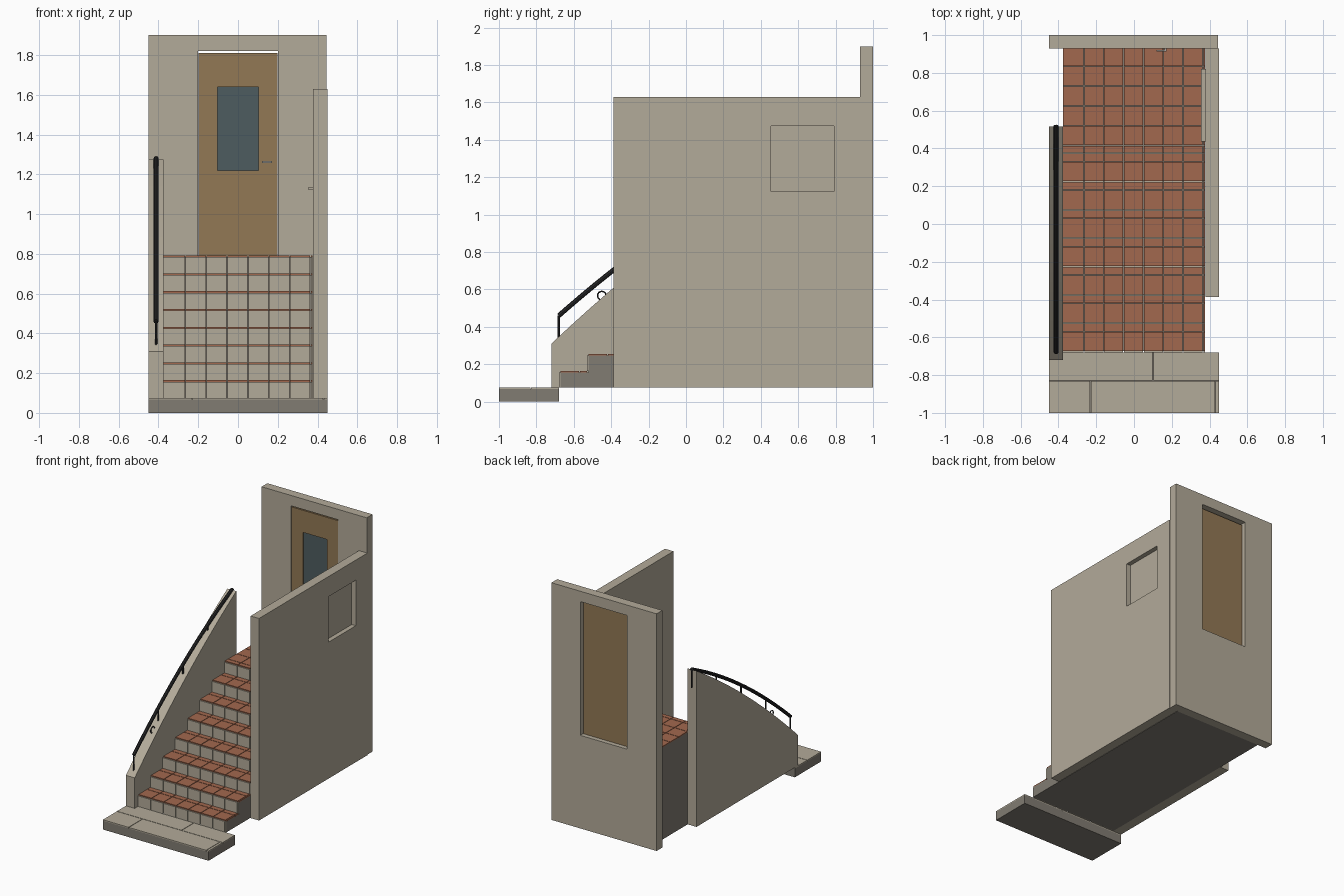
import bpy, math
from mathutils import Vector

if "Cube" in bpy.data.objects:
    bpy.data.objects.remove(bpy.data.objects["Cube"])


def material(name, rgb):
    m = bpy.data.materials.new(name)
    m.use_nodes = True
    m.diffuse_color = (*rgb, 1)
    m.node_tree.nodes["Principled BSDF"].inputs["Base Color"].default_value = (*rgb, 1)
    return m


STONE = material("beige stone", (0.45, 0.405, 0.32))
CONCRETE = material("grey concrete", (0.22, 0.20, 0.17))
TILE = material("terracotta", (0.36, 0.14, 0.077))
WOOD = material("door wood", (0.29, 0.19, 0.09))
GLASS = material("dark glass", (0.076, 0.107, 0.117))
IRON = material("black iron", (0.02, 0.02, 0.021))
METAL = material("pale metal", (0.4, 0.39, 0.36))


def mesh_object(name, verts, faces, mat):
    me = bpy.data.meshes.new(name)
    me.from_pydata(verts, [], faces)
    me.materials.append(mat)
    ob = bpy.data.objects.new(name, me)
    bpy.context.scene.collection.objects.link(ob)
    return ob


def boxes(name, mat, spans):
    """One object from boxes given as ((x0, x1), (y0, y1), (z0, z1))."""
    verts, faces = [], []
    for xs, ys, zs in spans:
        n = len(verts)
        verts += [(x, y, z) for x in xs for y in ys for z in zs]
        for f in ((0, 1, 3, 2), (4, 6, 7, 5), (0, 4, 5, 1),
                  (2, 3, 7, 6), (0, 2, 6, 4), (1, 5, 7, 3)):
            faces.append([n + i for i in f])
    return mesh_object(name, verts, faces, mat)


def tube(name, mat, points, radius, cyclic=False):
    cu = bpy.data.curves.new(name, "CURVE")
    cu.dimensions = "3D"
    cu.bevel_depth = radius
    cu.bevel_resolution = 2
    cu.use_fill_caps = True
    sp = cu.splines.new("POLY")
    sp.points.add(len(points) - 1)
    for p, co in zip(sp.points, points):
        p.co = (*co, 1)
    sp.use_cyclic_u = cyclic
    cu.materials.append(mat)
    ob = bpy.data.objects.new(name, cu)
    bpy.context.scene.collection.objects.link(ob)
    bpy.ops.object.select_all(action="DESELECT")
    ob.select_set(True)
    bpy.context.view_layer.objects.active = ob
    bpy.ops.object.convert(target="MESH")
    bpy.ops.object.shade_smooth_by_angle()


def arc(y, start, end, bulge):
    """Height on a gently bowed line from start to end, both (y, z)."""
    t = (y - start[0]) / (end[0] - start[0])
    return start[1] + t * (end[1] - start[1]) + 4 * bulge * t * (1 - t)


def cells(start, end, cuts, gap=0.004):
    """Split a range at the cuts, leaving a joint between neighbours."""
    edges = [start] + [c for c in cuts if start < c < end] + [end]
    return [(a + (gap / 2 if i else 0), b - (gap / 2 if i < len(edges) - 2 else 0))
            for i, (a, b) in enumerate(zip(edges, edges[1:]))]


GROUND, HALF, OUT = 0.075, 0.375, 0.45
STEPS, RUN, RISE, FIRST = 8, 0.15, 0.0895, -0.68
WALL_Y, FLOOR, TOP = 0.935, GROUND + 8 * 0.0895, 1.63
SKIN = 0.008

# Paved slab at the foot of the stairs
boxes("foot_slab", CONCRETE, [((-OUT, OUT), (-1, FIRST), (0, GROUND - SKIN))])
paving = [(c, (-1, -0.832), (GROUND - SKIN, GROUND)) for c in cells(-OUT, OUT, [-0.23, 0.43])]
paving += [(c, (-0.828, FIRST), (GROUND - SKIN, GROUND)) for c in cells(-OUT, OUT, [0.1])]
boxes("paving_stones", STONE, paving)

# Steps: concrete cores, stone riser tiles, terracotta tread tiles
columns = cells(-HALF, HALF, [-0.265 + 0.105 * i for i in range(7)])
cores, risers, treads = [], [], []
for s in range(STEPS):
    front = FIRST + s * RUN
    last = s == STEPS - 1
    back = WALL_Y if last else front + RUN
    top = GROUND + (s + 1) * RISE
    cores.append(((-HALF, HALF), (front + SKIN, back + (0 if last else SKIN)), (GROUND, top - SKIN)))
    if last:
        rows = cells(front + SKIN, back, [0.415 + 0.105 * i for i in range(5)])
    else:
        rows = cells(front + SKIN, back, [front + 0.11])
    for c in columns:
        risers.append((c, (front, front + SKIN), (top - RISE, top - SKIN)))
        treads += [(c, r, (top - SKIN, top)) for r in rows]
boxes("step_cores", CONCRETE, cores)
boxes("riser_tiles", STONE, risers)
boxes("tread_tiles", TILE, treads)

# Back wall around the door opening
WY = (WALL_Y - 0.005, 1.0)
DOOR_W, DOOR_TOP = 0.2, 1.82
boxes("back_wall", STONE, [
    ((-OUT, -DOOR_W), WY, (GROUND, 1.9)),
    ((DOOR_W, OUT - 0.005), WY, (GROUND, 1.9)),
    ((-DOOR_W, DOOR_W), WY, (GROUND, FLOOR)),
    ((-DOOR_W, DOOR_W), WY, (DOOR_TOP, 1.9))])

# Door with a sunken pane on the stair side, and a lever handle
w, front = DOOR_W - 0.002, (0.935, 0.95)
pane_x, pane_z = (-0.103, 0.103), (1.22, 1.64)
boxes("door", WOOD, [
    ((-w, w), (0.95, 0.965), (FLOOR, 1.81)),
    ((-w, pane_x[0]), front, (FLOOR, 1.81)),
    ((pane_x[1], w), front, (FLOOR, 1.81)),
    (pane_x, front, (FLOOR, pane_z[0])),
    (pane_x, front, (pane_z[1], 1.81))])
boxes("door_pane", GLASS, [(pane_x, (0.943, 0.95), pane_z)])
boxes("door_handle", METAL, [
    ((0.12, 0.172), (0.913, 0.921), (1.257, 1.266)),
    ((0.162, 0.172), (0.921, 0.935), (1.257, 1.266))])

# Tall side wall with a blind window
WX = (HALF + 0.003, OUT)
win_y, win_z = (0.455, 0.79), (1.125, 1.475)
boxes("side_wall", STONE, [
    (WX, (-0.387, win_y[0]), (GROUND, TOP)),
    (WX, (win_y[1], WY[0]), (GROUND, TOP)),
    (WX, win_y, (GROUND, win_z[0])),
    (WX, win_y, (win_z[1], TOP))])
boxes("side_window", STONE, [((0.38, 0.415), win_y, win_z)])
boxes("window_sill", STONE, [((0.355, WX[0]), (0.437, 0.82), (1.12, 1.135))])

# Low side wall with a bowed sloping top
LOW, HIGH = (-0.72, 0.31), (0.515, 1.275)
N = 24
ys = [LOW[0] + (HIGH[0] - LOW[0]) * i / N for i in range(N + 1)]
outline = [(y, arc(y, LOW, HIGH, 0.05)) for y in ys]
verts = [(x, y, z) for y, top in outline for x in (-OUT, -HALF) for z in (GROUND, top)]
faces = [(0, 2, 3, 1), tuple(4 * N + i for i in (0, 1, 3, 2))]
for i in range(0, 4 * N, 4):
    for a, b in ((0, 1), (1, 3), (3, 2), (2, 0)):
        faces.append((i + a, i + b, i + 4 + b, i + 4 + a))
boxes_wall = mesh_object("low_wall", verts, faces, STONE)

# Bowed iron handrail, its posts and a scroll
RAIL_X = -0.412
R0, R1 = (-0.68, 0.46), (0.52, 1.28)
rail_ys = [R0[0] + (R1[0] - R0[0]) * i / N for i in range(N + 1)]
tube("handrail", IRON, [(RAIL_X, y, arc(y, R0, R1, 0.06)) for y in rail_ys], 0.013)
for i in range(5):
    y = R0[0] + 0.3 * i
    z = arc(y, R0, R1, 0.06)
    foot = z - 0.14 if i == 4 else arc(y, LOW, HIGH, 0.05) - 0.01
    tube("rail_post", IRON, [(RAIL_X, y, foot), (RAIL_X, y, z)], 0.006)
ring = [Vector((RAIL_X, -0.45 + 0.023 * math.cos(a), 0.567 + 0.023 * math.sin(a)))
        for a in (math.tau * i / 16 for i in range(16))]
tube("rail_scroll", IRON, ring, 0.004, cyclic=True)
